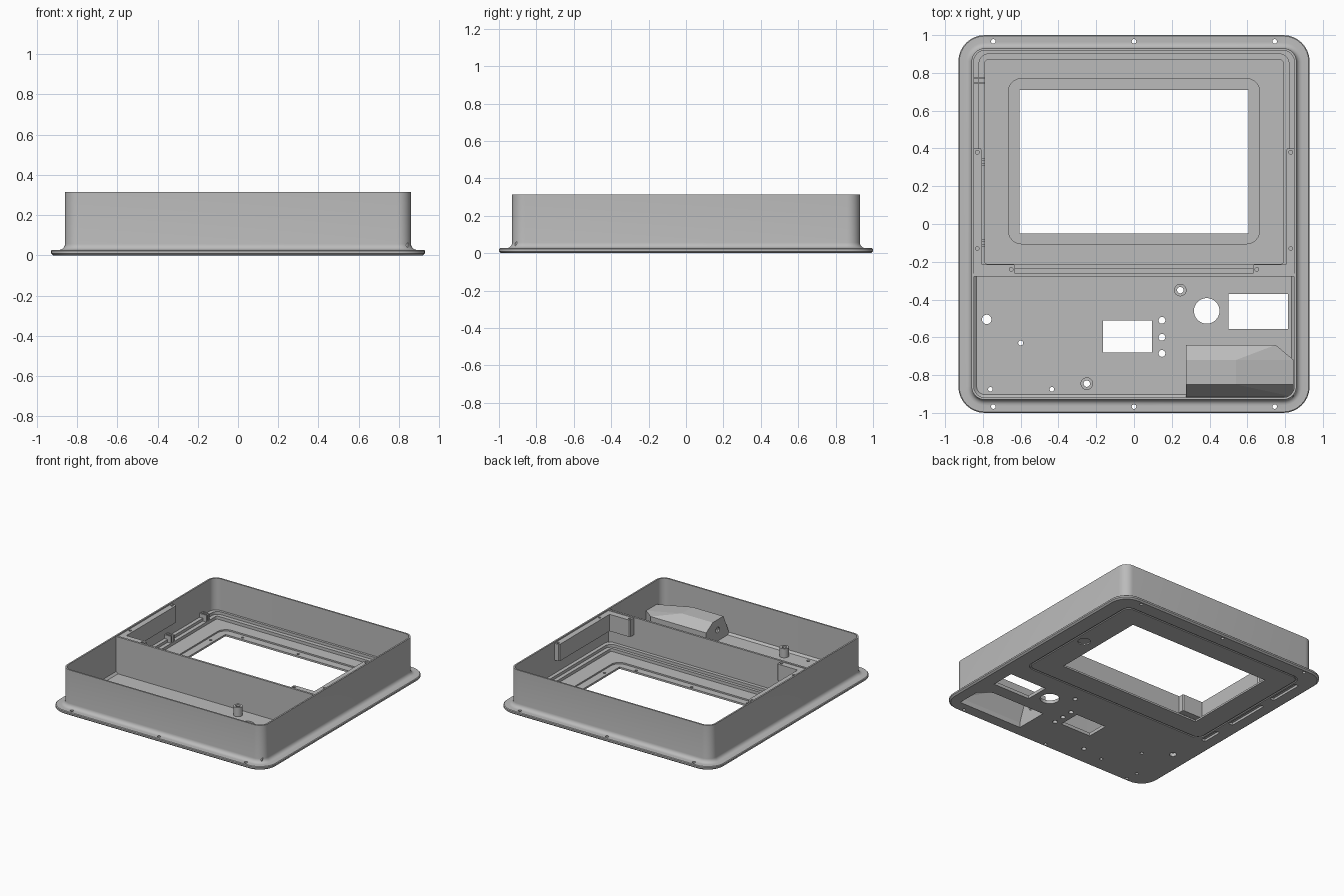
import bpy, bmesh, math
from mathutils import Matrix, Vector

if "Cube" in bpy.data.objects:
    bpy.data.objects.remove(bpy.data.objects["Cube"])

grey = bpy.data.materials.new("light grey plastic")
grey.diffuse_color = (0.5, 0.5, 0.5, 1)
grey.use_nodes = True
grey.node_tree.nodes["Principled BSDF"].inputs["Base Color"].default_value = grey.diffuse_color


def finish(bm, name):
    bmesh.ops.recalc_face_normals(bm, faces=bm.faces)
    me = bpy.data.meshes.new(name)
    bm.to_mesh(me)
    bm.free()
    ob = bpy.data.objects.new(name, me)
    bpy.context.collection.objects.link(ob)
    me.materials.append(grey)
    return ob


def ring_points(x0, x1, y0, y1, r, z, seg=8):
    pts = []
    for k, (cx, cy) in enumerate([(x1 - r, y1 - r), (x0 + r, y1 - r), (x0 + r, y0 + r), (x1 - r, y0 + r)]):
        for i in range(seg + 1):
            a = math.pi / 2 * (k + i / seg)
            pts.append((cx + r * math.cos(a), cy + r * math.sin(a), z))
    return pts


def loft(bm, rings, closed=False):
    """Skin rounded rectangles; either cap both ends or join last to first."""
    loops = [[bm.verts.new(p) for p in ring_points(*r)] for r in rings]
    n = len(loops[0])
    pairs = list(zip(loops, loops[1:])) + ([(loops[-1], loops[0])] if closed else [])
    for a, b in pairs:
        for i in range(n):
            bm.faces.new((a[i], a[(i + 1) % n], b[(i + 1) % n], b[i]))
    if not closed:
        bm.faces.new(loops[0])
        bm.faces.new(loops[-1])


def slab(bm, x0, x1, y0, y1, z0, z1, r=0.0):
    if r:
        loft(bm, [(x0, x1, y0, y1, r, z0), (x0, x1, y0, y1, r, z1)])
    else:
        m = Matrix.Translation(((x0 + x1) / 2, (y0 + y1) / 2, (z0 + z1) / 2))
        bmesh.ops.create_cube(bm, size=1, matrix=m @ Matrix.Diagonal((x1 - x0, y1 - y0, z1 - z0, 1)))


def rod(bm, x, y, r, z0, z1, seg=24):
    bmesh.ops.create_cone(bm, cap_ends=True, segments=seg, radius1=r, radius2=r, depth=z1 - z0,
                          matrix=Matrix.Translation((x, y, (z0 + z1) / 2)))


def frame(bm, outer, inner, z0, z1):
    """Rectangular ring with rounded corners; bounds are x0, x1, y0, y1, r."""
    loft(bm, [(*outer, z0), (*outer, z1), (*inner, z1), (*inner, z0)], closed=True)


def cut(ob, cutter_bm, keep=False):
    c = finish(cutter_bm, "cutter") if not keep else cutter_bm
    c.hide_render = True
    mod = ob.modifiers.new("cut", 'BOOLEAN')
    mod.object = c
    mod.solver = 'EXACT'
    bpy.context.view_layer.objects.active = ob
    bpy.ops.object.modifier_apply(modifier=mod.name)
    if not keep:
        bpy.data.objects.remove(c)


def smooth(ob):
    bpy.ops.object.select_all(action='DESELECT')
    ob.select_set(True)
    bpy.context.view_layer.objects.active = ob
    bpy.ops.object.shade_smooth_by_angle(angle=math.radians(30))


# Outer shell: flange, fillet, thin wall and floor in one profile
def shell_ring(inset, z):
    return (-0.93 + inset, 0.93 - inset, -1 + inset, 1 - inset, 0.14 - inset, z)


profile = [(0.012, 0), (0.0, 0.01), (0.0, 0.022), (0.005, 0.027), (0.04, 0.027)]
profile += [(0.04 + 0.03 * math.sin(a), 0.057 - 0.03 * math.cos(a)) for a in (math.pi * k / 10 for k in range(1, 6))]
profile += [(0.07, 0.315), (0.082, 0.315), (0.082, 0.04), (0.097, 0.025)]
bm = bmesh.new()
loft(bm, [shell_ring(*p) for p in profile])
shell = finish(bm, "outer_shell")

# Screen recess on the inside of the floor
bm = bmesh.new()
slab(bm, -0.665, 0.665, -0.105, 0.77, 0.014, 0.1, 0.07)
cut(shell, bm)

# Underside: panel outline groove, side slots and finger scoop
bm = bmesh.new()
frame(bm, (-0.785, 0.80, -0.225, 0.885, 0.06), (-0.772, 0.787, -0.212, 0.872, 0.05), -0.02, 0.008)
for y0, y1 in [(0.53, 0.80), (0.08, 0.42), (-0.22, -0.06)]:
    slab(bm, -0.835, -0.80, y0, y1, -0.02, 0.018)
rod(bm, 0.715, 0.31, 0.045, -0.02, 0.009)
cut(shell, bm)

# Windows and screw holes
bm = bmesh.new()
slab(bm, -0.605, 0.605, -0.05, 0.71, -0.1, 0.2)
slab(bm, 0.50, 0.815, -0.555, -0.37, -0.1, 0.2)
slab(bm, -0.165, 0.095, -0.68, -0.51, -0.1, 0.2)
holes = [(0.385, -0.46, 0.068), (-0.78, -0.505, 0.025), (-0.6, -0.63, 0.013), (-0.76, -0.875, 0.012),
         (-0.435, -0.875, 0.012), (0.245, -0.35, 0.017), (-0.25, -0.845, 0.017)]
holes += [(0.148, y, 0.018) for y in (-0.51, -0.6, -0.685)]
holes += [(x, y, 0.012) for x in (-0.745, 0, 0.745) for y in (-0.967, 0.967)]
for x, y, r in holes:
    rod(bm, x, y, r, -0.1, 0.2)
for x, y in [(x, y) for x in (-0.475, 0, 0.475) for y in (-0.07, 0.735)] + \
            [(x, y) for x in (-0.635, 0.635) for y in (0.09, 0.575)]:
    rod(bm, x, y, 0.01, 0.008, 0.1, 12)
cut(shell, bm)


# Sloped socket housing, hollow and open below
def housing_hull(t, z0):
    x0, x1, ya, yb = 0.275 + t, 0.845 - t, -0.64 - t, -0.915 + t
    pts = [(x0, ya, z0), (0.75 - t / 2, ya, z0), (x1, -0.72, z0), (x1, yb, z0), (x0, yb, z0),
           (x0, ya, 0.14 - t), (0.75 - t / 2, ya, 0.14 - t), (x0, yb, 0.05 - t), (x1, yb, 0.05 - t)]
    pts += [(x, y, z - t) for y in (-0.72, -0.85) for x, z in ((x0, 0.19), (0.54, 0.19), (x1, 0.13))]
    b = bmesh.new()
    for p in pts:
        b.verts.new(p)
    res = bmesh.ops.convex_hull(b, input=b.verts)
    bmesh.ops.delete(b, geom=[v for v in b.verts if not v.link_faces], context='VERTS')
    return b


housing = finish(housing_hull(0, 0.002), "socket_housing")
cavity = finish(housing_hull(0.012, -0.05), "housing_cutter")
cut(housing, cavity, keep=True)
cut(shell, cavity, keep=True)
bpy.data.objects.remove(cavity)
bm = bmesh.new()
bmesh.ops.create_cone(bm, cap_ends=True, segments=20, radius1=0.022, radius2=0.022, depth=0.1,
                      matrix=Matrix.Translation((0.28, -0.78, 0.11)) @ Matrix.Rotation(math.pi / 2, 4, 'Y'))
cut(housing, bm)

# Stepped rim around the screen bay
bm = bmesh.new()
frame(bm, (-0.85, 0.85, -0.27, 0.92, 0.06), (-0.82, 0.82, -0.235, 0.90, 0.05), 0.02, 0.07)
rim_outer = finish(bm, "screen_rim_outer")
bm = bmesh.new()
frame(bm, (-0.822, 0.822, -0.237, 0.902, 0.05), (-0.79, 0.79, -0.212, 0.868, 0.015), 0.02, 0.048)
rim_inner = finish(bm, "screen_rim_inner")

# Divider wall between the bays
bm = bmesh.new()
slab(bm, -0.85, 0.85, -0.278, -0.262, 0.02, 0.31)
divider = finish(bm, "divider_wall")

# Mounting ledges with screw bores, one per side
ledges = []
for s, side in ((-1, "left"), (1, "right")):
    bm = bmesh.new()
    outline = [(0.852, -0.27), (0.635, -0.27), (0.63, -0.262), (0.63, -0.222), (0.637, -0.215),
               (0.805, -0.215), (0.805, 0.39), (0.812, 0.4), (0.852, 0.4)]
    face = bm.faces.new([bm.verts.new((s * x, y, 0.175)) for x, y in outline])
    ext = bmesh.ops.extrude_face_region(bm, geom=[face])
    bmesh.ops.translate(bm, vec=(0, 0, 0.13), verts=[v for v in ext["geom"] if isinstance(v, bmesh.types.BMVert)])
    ledge = finish(bm, side + "_ledge")
    bm = bmesh.new()
    for x, y in [(0.83, 0.38), (0.83, -0.13), (0.65, -0.24)]:
        rod(bm, s * x, y, 0.01, 0.25, 0.4, 12)
    cut(ledge, bm)
    ledges.append(ledge)

# Hinge blocks on the left side
bm = bmesh.new()
for y in (0.76, 0.33, -0.10):
    for dy in (-0.013, 0.013):
        slab(bm, -0.848, -0.79, y + dy - 0.006, y + dy + 0.006, 0.02, 0.10)
finish(bm, "hinge_blocks")

# Hollow screw posts
posts = []
for i, (x, y) in enumerate([(0.245, -0.35), (-0.25, -0.845)]):
    bm = bmesh.new()
    rod(bm, x, y, 0.033, 0.02, 0.095)
    post = finish(bm, "screw_post_%d" % (i + 1))
    bm = bmesh.new()
    rod(bm, x, y, 0.017, -0.1, 0.2)
    cut(post, bm)
    posts.append(post)

for ob in [shell, rim_outer, rim_inner] + ledges + posts:
    smooth(ob)
